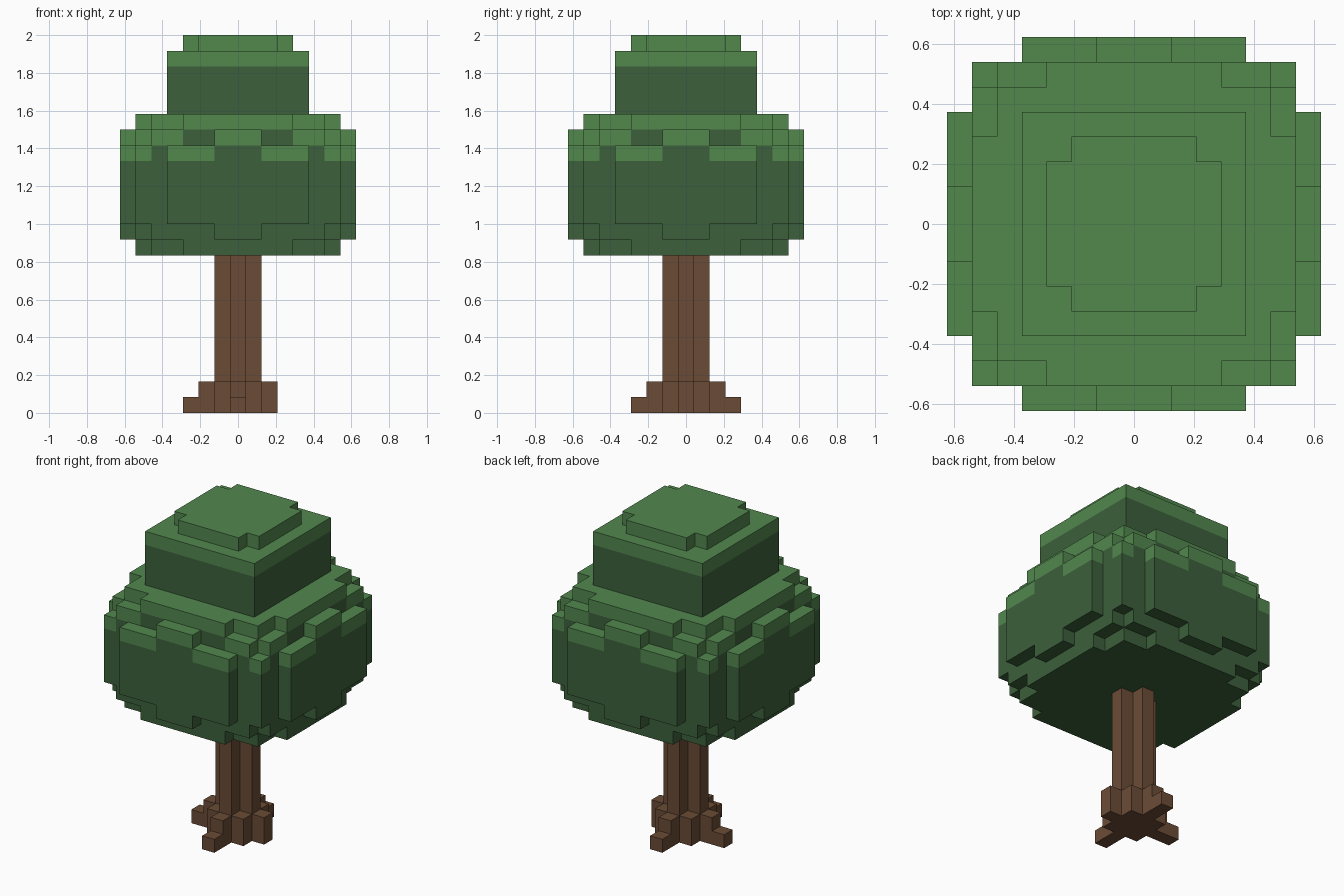
import bpy
import bmesh
from mathutils import Vector

if "Cube" in bpy.data.objects:
    bpy.data.objects.remove(bpy.data.objects["Cube"], do_unlink=True)

UNIT = 1 / 12  # edge length of one block


def material(name, rgb):
    mat = bpy.data.materials.new(name)
    mat.use_nodes = True
    color = (*rgb, 1)
    mat.diffuse_color = color
    bsdf = mat.node_tree.nodes["Principled BSDF"]
    bsdf.inputs["Base Color"].default_value = color
    bsdf.inputs["Roughness"].default_value = 0.9
    return mat


LIGHT = material("light leaf green", (0.084, 0.246, 0.076))
DARK = material("dark leaf green", (0.045, 0.117, 0.045))
BARK = material("bark brown", (0.147, 0.072, 0.037))


def block(rx, ry, z0, z1, cx=0, cy=0):
    """Cells of a box reaching rx and ry blocks either side of its centre cell."""
    return {(x, y, z)
            for x in range(cx - rx, cx + rx + 1)
            for y in range(cy - ry, cy + ry + 1)
            for z in range(z0, z1)}


def cross(long, short, z0, z1):
    return block(long, short, z0, z1) | block(short, long, z0, z1)


# Leaf mass: stepped core, rounded edges and corners, bulging side panels
canopy = (cross(6, 3, 10, 19) | block(5, 5, 10, 19)
          | cross(6, 5, 11, 18) | block(6, 6, 12, 17)
          | cross(7, 4, 12, 17) | cross(7, 1, 11, 18))
crown = block(4, 4, 19, 23)
top_cap = cross(3, 2, 23, 24)

# Trunk with a plus section, flaring into roots (one side is shorter)
trunk = cross(1, 0, 2, 10)
roots = block(1, 1, 0, 2) | cross(2, 0, 0, 2)
for cx, cy in ((-3, 0), (0, -3), (0, 3)):
    roots |= block(0, 0, 0, 1, cx, cy)

parts = {"canopy": canopy, "crown": crown, "top_cap": top_cap,
         "trunk": trunk, "roots": roots}
leaves = canopy | crown | top_cap
solid = leaves | trunk | roots


def build(name, cells, mats):
    """Skin the exposed sides of the cells and merge flat regions."""
    bm = bmesh.new()
    for cell in sorted(cells):
        center = Vector(cell) + Vector((0, 0, 0.5))
        above = (cell[0], cell[1], cell[2] + 1)
        for axis in range(3):
            for sign in (-1, 1):
                step = [0, 0, 0]
                step[axis] = sign
                if tuple(a + b for a, b in zip(cell, step)) in solid:
                    continue
                n = Vector(step)
                u = Vector([float(k == (axis + 1) % 3) for k in range(3)])
                v = n.cross(u)
                corners = [(center + (n + a * u + b * v) / 2) * UNIT
                           for a, b in ((-1, -1), (1, -1), (1, 1), (-1, 1))]
                face = bm.faces.new([bm.verts.new(c) for c in corners])
                # The uppermost block of each leaf column is light
                lit = above not in leaves and n.z >= 0
                face.material_index = 0 if lit or len(mats) == 1 else 1
    bmesh.ops.remove_doubles(bm, verts=bm.verts, dist=UNIT / 100)
    bmesh.ops.dissolve_limit(bm, angle_limit=0.01, verts=bm.verts,
                             edges=bm.edges, delimit={'MATERIAL'})
    mesh = bpy.data.meshes.new(name)
    bm.to_mesh(mesh)
    bm.free()
    for mat in mats:
        mesh.materials.append(mat)
    obj = bpy.data.objects.new(name, mesh)
    bpy.context.collection.objects.link(obj)


for name, cells in parts.items():
    build(name, cells, [BARK] if name in ("trunk", "roots") else [LIGHT, DARK])
